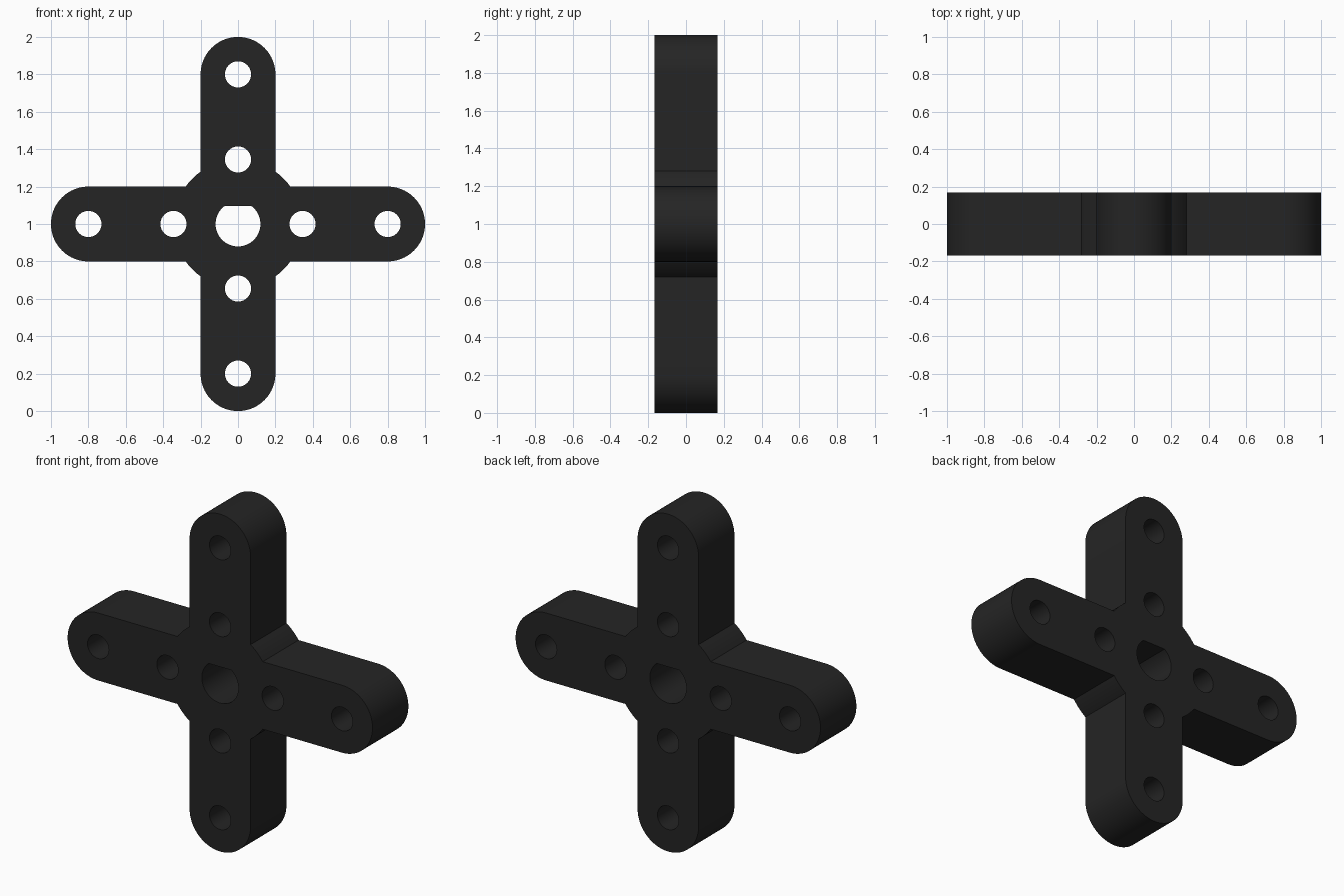
import bpy, bmesh, math
from mathutils import Matrix

if "Cube" in bpy.data.objects:
    bpy.data.objects.remove(bpy.data.objects["Cube"])

HALF_DEPTH = 0.168
ARM_HALF = 0.2      # half width of an arm and radius of its tip
TIP = 0.8           # centre of the rounded tip
HUB_R = 0.344
HOLE_R = 0.07
BORE_R, BORE_FLAT = 0.12, 0.095


def arc(cx, cy, r, a0, a1, n):
    return [(cx + r * math.cos(a0 + (a1 - a0) * i / n),
             cy + r * math.sin(a0 + (a1 - a0) * i / n)) for i in range(n + 1)]


def turn(points, quarter):
    c, s = [(1, 0), (0, 1), (-1, 0), (0, -1)][quarter]
    return [(x * c - y * s, x * s + y * c) for x, y in points]


# Outline: one rounded arm plus the hub arc to the next arm, four times
a = math.asin(ARM_HALF / HUB_R)
quarter = arc(TIP, 0, ARM_HALF, -math.pi / 2, math.pi / 2, 40)
quarter += arc(0, 0, HUB_R, a, math.pi / 2 - a, 8)
loops = [[p for q in range(4) for p in turn(quarter, q)]]

# Two round holes in each arm
for q in range(4):
    for d in (0.345, TIP):
        loops.append(turn(arc(d, 0, HOLE_R, 0, 2 * math.pi, 40)[:-1], q))

# D-shaped shaft bore with the flat on top
f = math.asin(BORE_FLAT / BORE_R)
loops.append(arc(0, 0, BORE_R, math.pi - f, 2 * math.pi + f, 48))

# Fill and extrude the profile
curve = bpy.data.curves.new("cross_profile", 'CURVE')
curve.dimensions = '2D'
curve.fill_mode = 'BOTH'
curve.extrude = HALF_DEPTH
for pts in loops:
    spline = curve.splines.new('POLY')
    spline.points.add(len(pts) - 1)
    for p, (x, y) in zip(spline.points, pts):
        p.co = (x, y, 0, 1)
    spline.use_cyclic_u = True
helper = bpy.data.objects.new("profile_helper", curve)
bpy.context.collection.objects.link(helper)
bpy.context.view_layer.update()
mesh = bpy.data.meshes.new_from_object(
    helper.evaluated_get(bpy.context.evaluated_depsgraph_get()))
bpy.data.objects.remove(helper)

# Stand the plate upright and weld it into one solid
bm = bmesh.new()
bm.from_mesh(mesh)
bmesh.ops.remove_doubles(bm, verts=bm.verts, dist=1e-5)
bmesh.ops.transform(bm, verts=bm.verts, matrix=Matrix.Translation((0, 0, 1))
                    @ Matrix.Rotation(math.pi / 2, 4, 'X'))
bmesh.ops.recalc_face_normals(bm, faces=bm.faces)
bm.to_mesh(mesh)
bm.free()

# Black plastic
black = bpy.data.materials.new("black_plastic")
black.diffuse_color = (0.018, 0.018, 0.018, 1)
black.use_nodes = True
black.node_tree.nodes["Principled BSDF"].inputs["Base Color"].default_value = black.diffuse_color
mesh.materials.clear()
mesh.materials.append(black)

servo_arm = bpy.data.objects.new("cross_arm", mesh)
bpy.context.collection.objects.link(servo_arm)
bpy.context.view_layer.objects.active = servo_arm
servo_arm.select_set(True)
bpy.ops.object.shade_smooth_by_angle(angle=math.radians(30))
